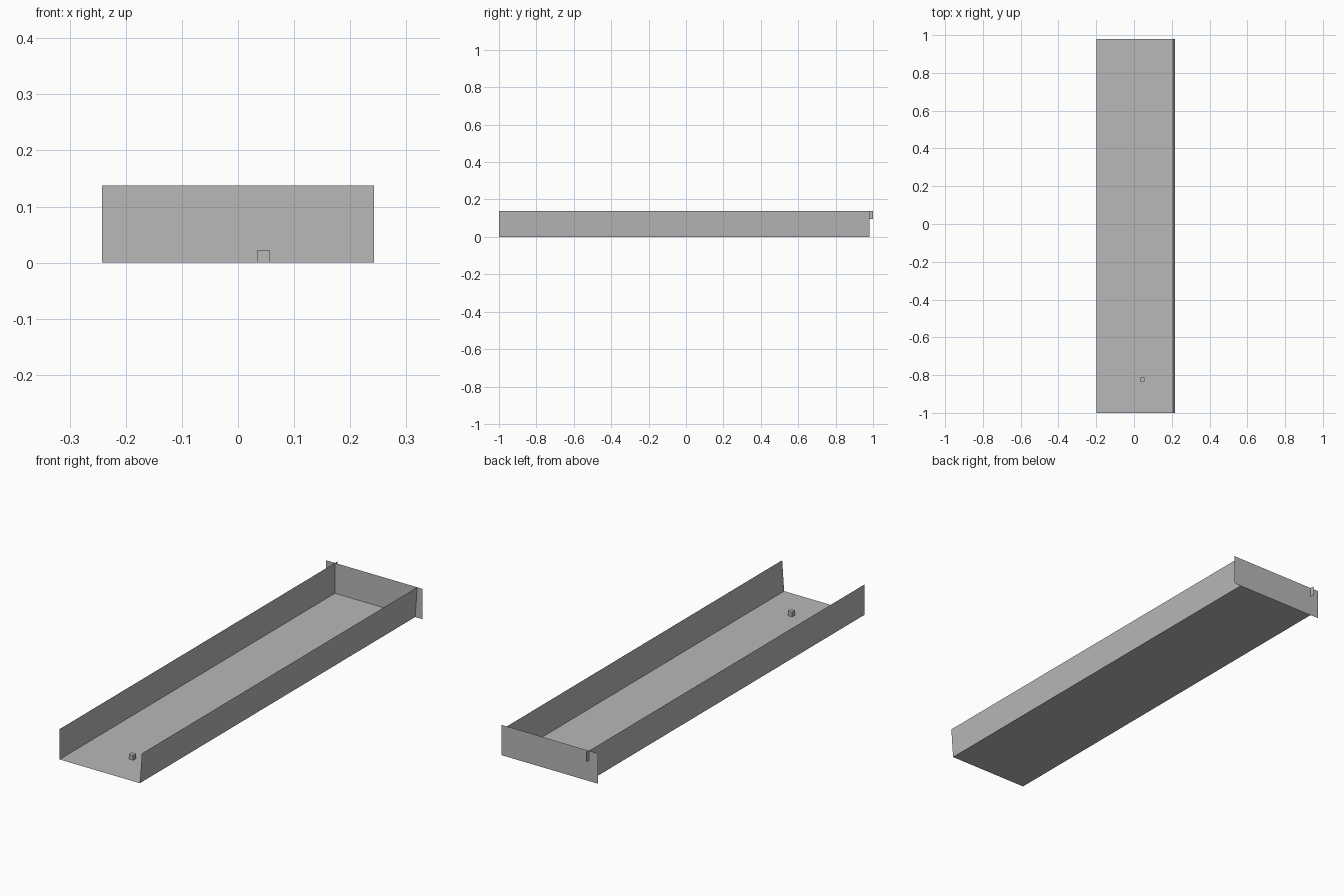
import bpy

if "Cube" in bpy.data.objects:
    bpy.data.objects.remove(bpy.data.objects["Cube"])

# One flat grey for the whole model
grey = bpy.data.materials.new("plain grey")
grey.diffuse_color = (0.48, 0.48, 0.48, 1)
grey.use_nodes = True
grey.node_tree.nodes["Principled BSDF"].inputs["Base Color"].default_value = grey.diffuse_color


def make(name, verts, faces):
    mesh = bpy.data.meshes.new(name)
    mesh.from_pydata(verts, [], faces)
    mesh.materials.append(grey)
    obj = bpy.data.objects.new(name, mesh)
    bpy.context.collection.objects.link(obj)
    return obj


def sheet(name, *corners):
    return make(name, corners, [(0, 1, 2, 3)])


L, R, R_TOP = -0.198, 0.206, 0.216   # left wall, right wall foot and top
F, B, H = -1.0, 0.98, 0.138          # front, back, height

# Long tray floor and its two thin side walls
sheet("floor", (L, F, 0), (R, F, 0), (R, B, 0), (L, B, 0))
sheet("left_wall", (L, B, 0), (L, F, 0), (L, F, H), (L, B, H))
sheet("right_wall", (R, F, 0), (R, B, 0), (R_TOP, B, H), (R_TOP, F, H))

# Wider end panel across the back
sheet("back_panel", (0.242, B, 0), (-0.242, B, 0), (-0.242, B, H), (0.242, B, H))

# Small tab behind the panel, in line with the left wall
sheet("back_tab", (L, 1.0, 0.095), (L, B, 0.095), (L, B, H), (L, 1.0, H))

# Small cube resting on the floor near the open front
bpy.ops.mesh.primitive_cube_add(size=0.022, location=(0.045, -0.823, 0.0115))
cube = bpy.context.object
cube.name = "small_block"
cube.data.materials.append(grey)
